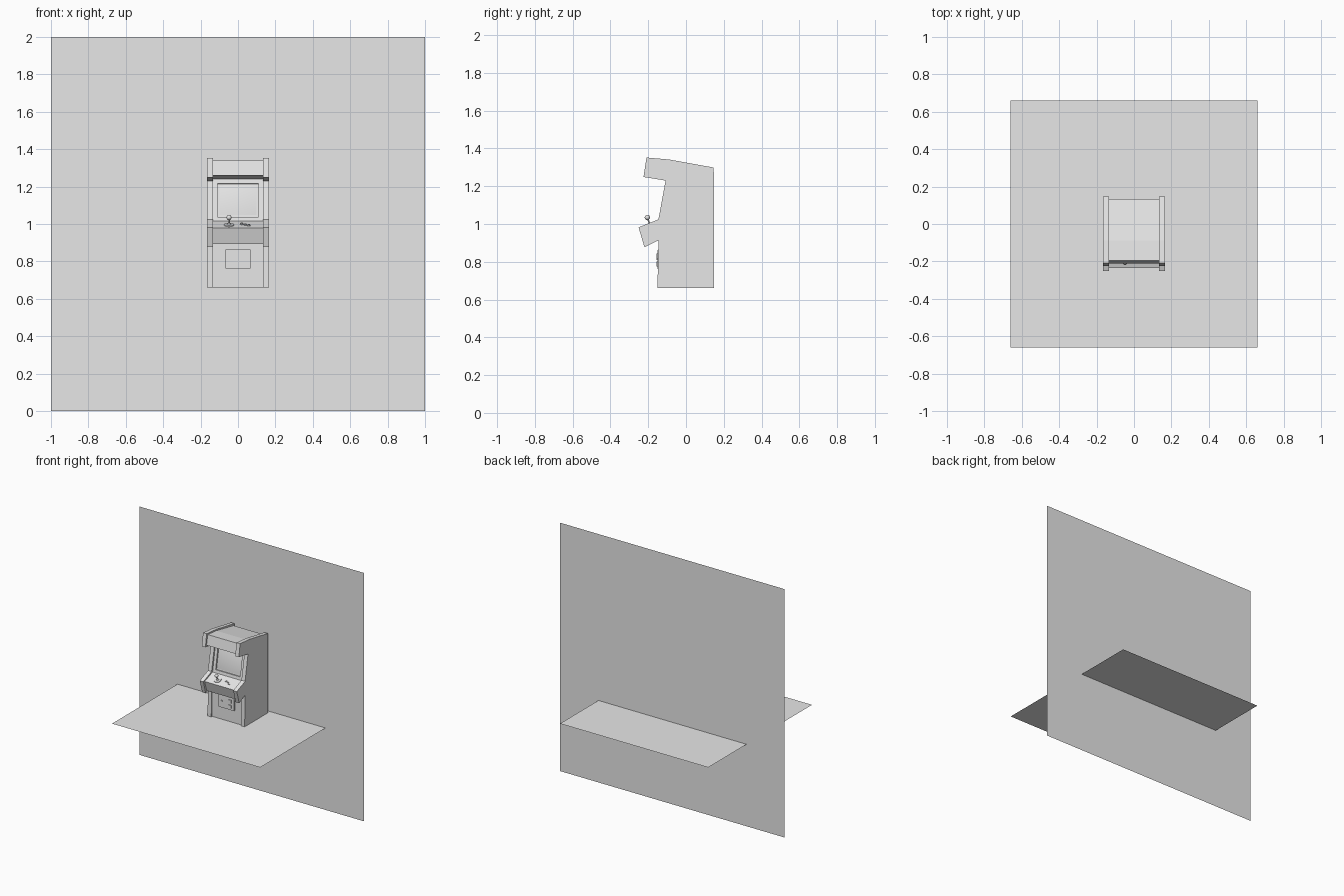
import bpy, bmesh, math
from mathutils import Matrix, Vector

cube = bpy.data.objects.get("Cube")
if cube:
    bpy.data.objects.remove(cube, do_unlink=True)

grey = bpy.data.materials.new("plain_grey")
grey.use_nodes = True
colour = (0.8, 0.8, 0.8, 1)
grey.diffuse_color = colour
grey.node_tree.nodes["Principled BSDF"].inputs["Base Color"].default_value = colour


def finish(bm, name, smooth=False):
    mesh = bpy.data.meshes.new(name)
    bm.to_mesh(mesh)
    bm.free()
    mesh.materials.append(grey)
    obj = bpy.data.objects.new(name, mesh)
    bpy.context.collection.objects.link(obj)
    if smooth:
        bpy.ops.object.select_all(action="DESELECT")
        obj.select_set(True)
        bpy.context.view_layer.objects.active = obj
        bpy.ops.object.shade_smooth_by_angle(angle=math.radians(40))
    return obj


def extruded(profile, x0, x1):
    """Side profile in (y, z), extruded across x."""
    bm = bmesh.new()
    face = bm.faces.new([bm.verts.new((x0, y, z)) for y, z in profile])
    geo = bmesh.ops.extrude_face_region(bm, geom=[face])["geom"]
    moved = [v for v in geo if isinstance(v, bmesh.types.BMVert)]
    bmesh.ops.translate(bm, verts=moved, vec=(x1 - x0, 0, 0))
    bmesh.ops.recalc_face_normals(bm, faces=bm.faces)
    return bm


def box(name, centre, size):
    bm = bmesh.new()
    m = Matrix.Translation(centre) @ Matrix.Diagonal((*size, 1))
    bmesh.ops.create_cube(bm, size=1, matrix=m)
    return finish(bm, name)


def sheet(name, size_x, size_y, matrix):
    bm = bmesh.new()
    m = matrix @ Matrix.Diagonal((size_x, size_y, 1, 1))
    bmesh.ops.create_grid(bm, x_segments=1, y_segments=1, size=0.5, matrix=m)
    return finish(bm, name)


# Floor and back wall
FLOOR = 0.66
upright = Matrix.Rotation(math.pi / 2, 4, "X")
sheet("floor", 1.32, 1.32, Matrix.Translation((0, 0, FLOOR)))
sheet("wall", 2, 2, Matrix.Translation((0, 0.172, 1)) @ upright)

# Side panels
side = [(0.148, FLOOR), (-0.151, FLOOR), (-0.146, 0.913), (-0.22, 0.877),
        (-0.251, 0.982), (-0.146, 1.024), (-0.108, 1.23), (-0.225, 1.249),
        (-0.209, 1.352), (-0.087, 1.341), (0.146, 1.299), (0.148, 1.246)]
for name, sign in (("left_side_panel", 1), ("right_side_panel", -1)):
    finish(extruded(side, sign * 0.133, sign * 0.165), name)

# Cabinet body, with a recess in the sloping screen face
body = [(0.134, FLOOR), (-0.138, FLOOR), (-0.138, 0.925), (-0.208, 0.893),
        (-0.235, 0.978), (-0.133, 1.015), (-0.095, 1.24), (-0.21, 1.26),
        (-0.195, 1.34), (-0.087, 1.33), (0.134, 1.287)]
bm = extruded(body, -0.133, 0.133)
middle = Vector((0, -0.114, 1.1275))
bezel = min(bm.faces, key=lambda f: (f.calc_center_median() - middle).length)
bmesh.ops.inset_individual(bm, faces=[bezel], thickness=0.034)
bmesh.ops.inset_individual(bm, faces=[bezel], thickness=0.0005, depth=-0.012)
finish(bm, "cabinet_body")

# Bulging screen glass
bm = bmesh.new()
bmesh.ops.create_grid(bm, x_segments=14, y_segments=12, size=1)
for v in bm.verts:
    bulge = (v.co.x ** 2 + v.co.y ** 2) / 2
    v.co = (v.co.x * 0.0995, v.co.y * 0.0795, -0.001 - 0.009 * bulge)
tilt = math.atan2(0.225, 0.038)
bm.transform(Matrix.Translation(middle) @ Matrix.Rotation(tilt, 4, "X"))
finish(bm, "screen_glass", smooth=True)

# Controls stand on the sloping panel
panel_tilt = Matrix.Rotation(math.atan2(0.037, 0.102), 4, "X")


def on_panel(x, y, height):
    z = 1.015 + (y + 0.133) * 0.363
    return Matrix.Translation((x, y, z)) @ panel_tilt @ Matrix.Translation((0, 0, height))


def disc(name, x, y, low, high, r0, r1):
    bm = bmesh.new()
    bmesh.ops.create_cone(bm, cap_ends=True, segments=20, radius1=r0, radius2=r1,
                          depth=high - low, matrix=on_panel(x, y, (low + high) / 2))
    return finish(bm, name, smooth=True)


STICK = (-0.048, -0.19)
disc("joystick_base", *STICK, -0.002, 0.004, 0.028, 0.026)
disc("joystick_collar", *STICK, 0.003, 0.012, 0.011, 0.005)
disc("joystick_shaft", *STICK, 0.0, 0.04, 0.004, 0.004)
bm = bmesh.new()
bmesh.ops.create_uvsphere(bm, u_segments=16, v_segments=10, radius=0.014,
                          matrix=on_panel(*STICK, 0.043))
finish(bm, "joystick_ball", smooth=True)

for i, (x, y) in enumerate(((0.02, -0.178), (0.039, -0.188), (0.058, -0.198))):
    disc(f"button_rim_{i + 1}", x, y, -0.002, 0.003, 0.009, 0.009)
    disc(f"button_{i + 1}", x, y, 0.0, 0.007, 0.006, 0.0055)

# Coin door with slots and a lock
box("coin_door", (0, -0.143, 0.812), (0.136, 0.014, 0.102))
for i, z in enumerate((0.83, 0.788)):
    box(f"coin_slot_{i + 1}", (0.035, -0.152, z), (0.022, 0.008, 0.026))
box("door_lock", (-0.04, -0.152, 0.815), (0.01, 0.006, 0.01))
